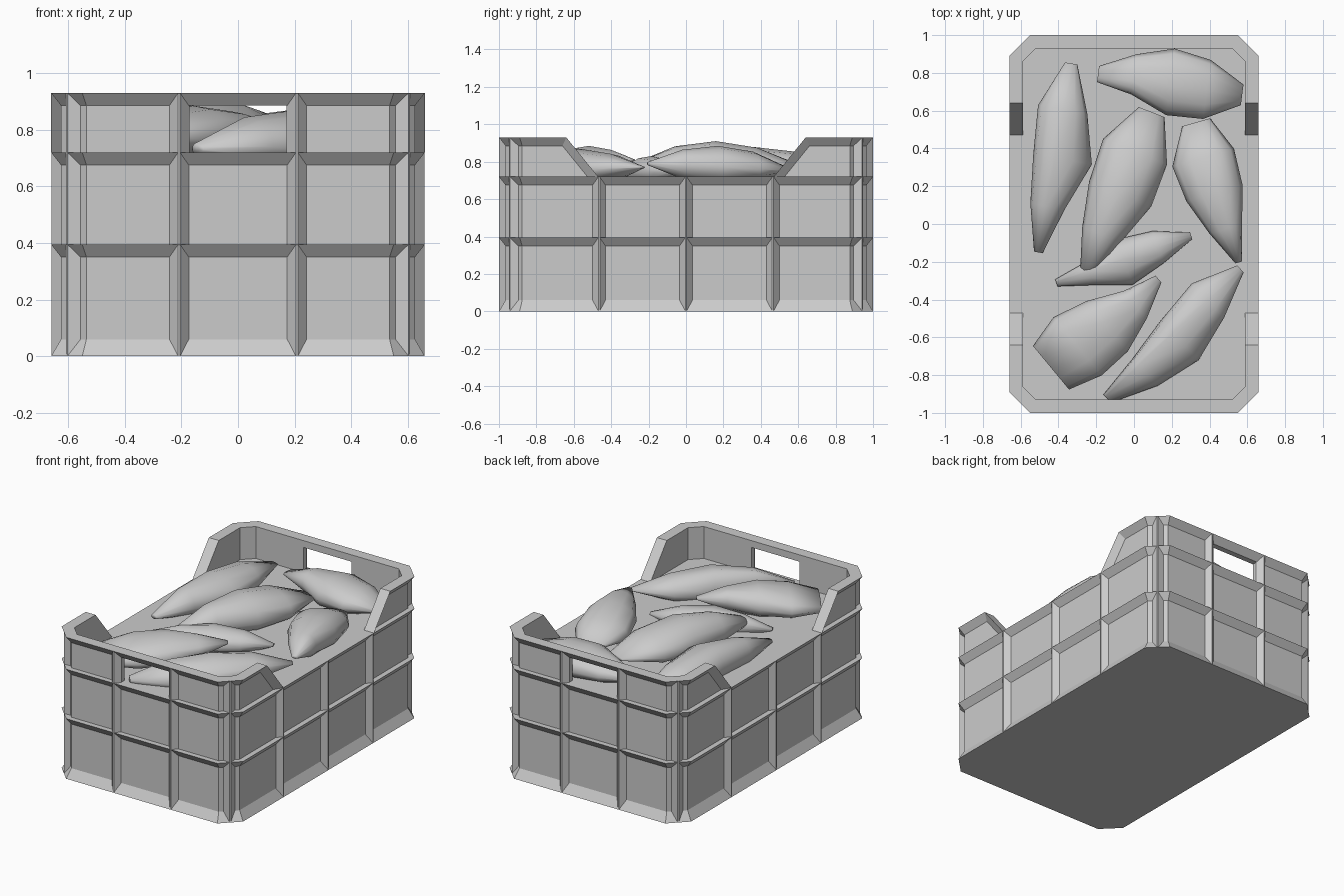
import bpy, bmesh, math
from mathutils import Vector

cube = bpy.data.objects.get("Cube")
if cube:
    bpy.data.objects.remove(cube)

HALF_X, HALF_Y, CHAMFER = 0.66, 1.0, 0.11
RIB, FLOOR, TOP, LIP = 0.035, 0.72, 0.93, 0.045
INNER = 0.072


def material(name, value):
    mat = bpy.data.materials.new(name)
    mat.use_nodes = True
    colour = (value, value, value, 1)
    mat.diffuse_color = colour
    mat.node_tree.nodes["Principled BSDF"].inputs["Base Color"].default_value = colour
    return mat


GREY = material("plain grey", 0.6)


def finish(bm, name, smooth=False):
    bmesh.ops.recalc_face_normals(bm, faces=bm.faces)
    mesh = bpy.data.meshes.new(name)
    bm.to_mesh(mesh)
    bm.free()
    mesh.materials.append(GREY)
    obj = bpy.data.objects.new(name, mesh)
    bpy.context.collection.objects.link(obj)
    if smooth:
        mesh.shade_smooth()
    return obj


def loft(bm, rings, closed=False):
    """Bridge equal rings of points; cap the ends unless the loft is closed."""
    loops = [[bm.verts.new(p) for p in ring] for ring in rings]
    pairs = list(zip(loops, loops[1:]))
    if closed:
        pairs.append((loops[-1], loops[0]))
    else:
        bm.faces.new(loops[0])
        bm.faces.new(loops[-1])
    for a, b in pairs:
        for i in range(len(a)):
            j = (i + 1) % len(a)
            bm.faces.new((a[i], a[j], b[j], b[i]))


def octagon(inset, z):
    """Chamfered rectangle, moved inward by the inset."""
    x, y = HALF_X - inset, HALF_Y - inset
    c = CHAMFER - inset * (2 - math.sqrt(2))
    quarter = [(x, y - c), (x - c, y)]
    pts = quarter + [(-px, py) for px, py in reversed(quarter)]
    pts += [(-px, -py) for px, py in pts]
    return [(px, py, z) for px, py in pts]


# Crate body: flared foot, two overhanging lips and a flat inner floor
bm = bmesh.new()
MID = 0.395
loft(bm, [octagon(i, z) for i, z in (
    (0, 0), (RIB, 0.06), (RIB, MID - LIP), (0, MID), (RIB, MID),
    (RIB, FLOOR - LIP), (0, FLOOR))])
finish(bm, "crate_body")

# Raised collar, cut away along both long sides and at the two hand holes
bm = bmesh.new()
loft(bm, [octagon(i, z) for i, z in (
    (INNER, FLOOR), (RIB, FLOOR), (RIB, TOP - LIP), (0, TOP), (INNER, TOP))], closed=True)
collar = finish(bm, "crate_collar")

LOW_Y, HIGH_Y = 0.47, 0.64
SLOPE = (HIGH_Y - LOW_Y) / (TOP - FLOOR)


def slope_y(z):
    return LOW_Y + (z - FLOOR) * SLOPE


bm = bmesh.new()
lo, hi = FLOOR - 0.1, TOP + 0.1
loft(bm, [[(x, -slope_y(lo), lo), (x, slope_y(lo), lo),
           (x, slope_y(hi), hi), (x, -slope_y(hi), hi)] for x in (-1, 1)])
side_cutter = finish(bm, "side_cutter")

bm = bmesh.new()
HOLE = 0.175
loft(bm, [[(-HOLE, y, lo), (HOLE, y, lo), (HOLE, y, TOP - LIP), (-HOLE, y, TOP - LIP)]
          for y in (-2, 2)])
hole_cutter = finish(bm, "hand_hole_cutter")

for cutter in (side_cutter, hole_cutter):
    cut = collar.modifiers.new(cutter.name, "BOOLEAN")
    cut.operation, cut.solver, cut.object = "DIFFERENCE", "EXACT", cutter
bpy.context.view_layer.update()
graph = bpy.context.evaluated_depsgraph_get()
collar.data = bpy.data.meshes.new_from_object(collar.evaluated_get(graph))
collar.modifiers.clear()
for cutter in (side_cutter, hole_cutter):
    bpy.data.objects.remove(cutter)


# Vertical ribs with a ridged section
def add_rib(bm, x, y, normal, top):
    n = Vector(normal).normalized()
    t = Vector((-n.y, n.x, 0))
    p = Vector((x, y, 0))
    half = 0.036
    section = [p - n * (RIB + 0.002) - t * half, p - n * 0.001 - t * 0.004,
               p - n * 0.001 + t * 0.004, p - n * (RIB + 0.002) + t * half]
    loft(bm, [[v + Vector((0, 0, z)) for v in section] for z in (0.005, top)])


bm = bmesh.new()
for sx in (-1, 1):
    for y in (-0.465, 0, 0.465):
        add_rib(bm, sx * HALF_X, y, (sx, 0, 0), FLOOR - 0.002)
    for sy in (-1, 1):
        add_rib(bm, sx * 0.208, sy * HALF_Y, (0, sy, 0), TOP - 0.002)
        add_rib(bm, sx * (HALF_X - CHAMFER / 2), sy * (HALF_Y - CHAMFER / 2),
                (sx, sy, 0), TOP - 0.002)
finish(bm, "vertical_ribs")

# Sloping lips beside the lowered sides
bm = bmesh.new()
for sx in (-1, 1):
    for sy in (-1, 1):
        loft(bm, [[(sx * (HALF_X - RIB - 0.005), sy * slope_y(z), z),
                   (sx * HALF_X, sy * slope_y(z), z),
                   (sx * (HALF_X - RIB - 0.005), sy * (slope_y(z) + 0.065), z)]
                  for z in (FLOOR, TOP)])
finish(bm, "sloping_lips")


# Tubers: two tips, left and right half widths, tip heights, crown, end bluntness
def tuber(name, a, b, left, right, tip_z, crown, blunt):
    a, b = Vector(a), Vector(b)
    along = (b - a).normalized()
    side = Vector((-along.y, along.x))
    left = [left[0] * blunt[0], *left, left[-1] * blunt[1]]
    right = [right[0] * blunt[0], *right, right[-1] * blunt[1]]
    rise = [0.3 * blunt[0], 0.75, 1, 0.8, 0.5 * blunt[1]]
    rings = []
    for k, t in enumerate((0.01, 0.25, 0.5, 0.75, 0.99)):
        centre = a.lerp(b, t)
        base = tip_z[0] + (tip_z[1] - tip_z[0]) * t
        ring = []
        for i in range(12):
            ang = math.tau * i / 12
            c, s = math.cos(ang), math.sin(ang)
            p = centre + side * c * (left[k] if c > 0 else right[k])
            height = (crown - base) * rise[k] if s > 0 else 0.09 * rise[k]
            ring.append((p.x, p.y, base + s * height))
        rings.append(ring)
    bm = bmesh.new()
    loft(bm, rings)
    finish(bm, name, smooth=True)


tuber("tuber_left", (-.33, .86), (-.51, -.16), (.13, .2, .1), (.135, .115, .085),
      (.77, .75), .88, (.25, .25))
tuber("tuber_back", (-.2, .78), (.58, .68), (.145, .2, .165), (.07, .155, .15),
      (.77, .77), .87, (.4, .35))
tuber("tuber_centre", (.1, .6), (-.25, -.28), (.175, .18, .1), (.19, .175, .12),
      (.77, .77), .91, (.4, .35))
tuber("tuber_right", (.34, .55), (.56, -.21), (.14, .13, .07), (.2, .18, .11),
      (.75, .79), .885, (.45, .2))
tuber("tuber_small", (-.42, -.31), (.31, -.06), (.05, .11, .09), (.08, .145, .09),
      (.74, .75), .83, (.3, .2))
tuber("tuber_front_right", (.57, -.23), (-.16, -.92), (.13, .2, .15), (.12, .09, .045),
      (.77, .73), .87, (.2, .3))
tuber("tuber_front_left", (.13, -.28), (-.45, -.76), (.13, .2, .21), (.06, .145, .19),
      (.81, .76), .885, (.25, .75))
